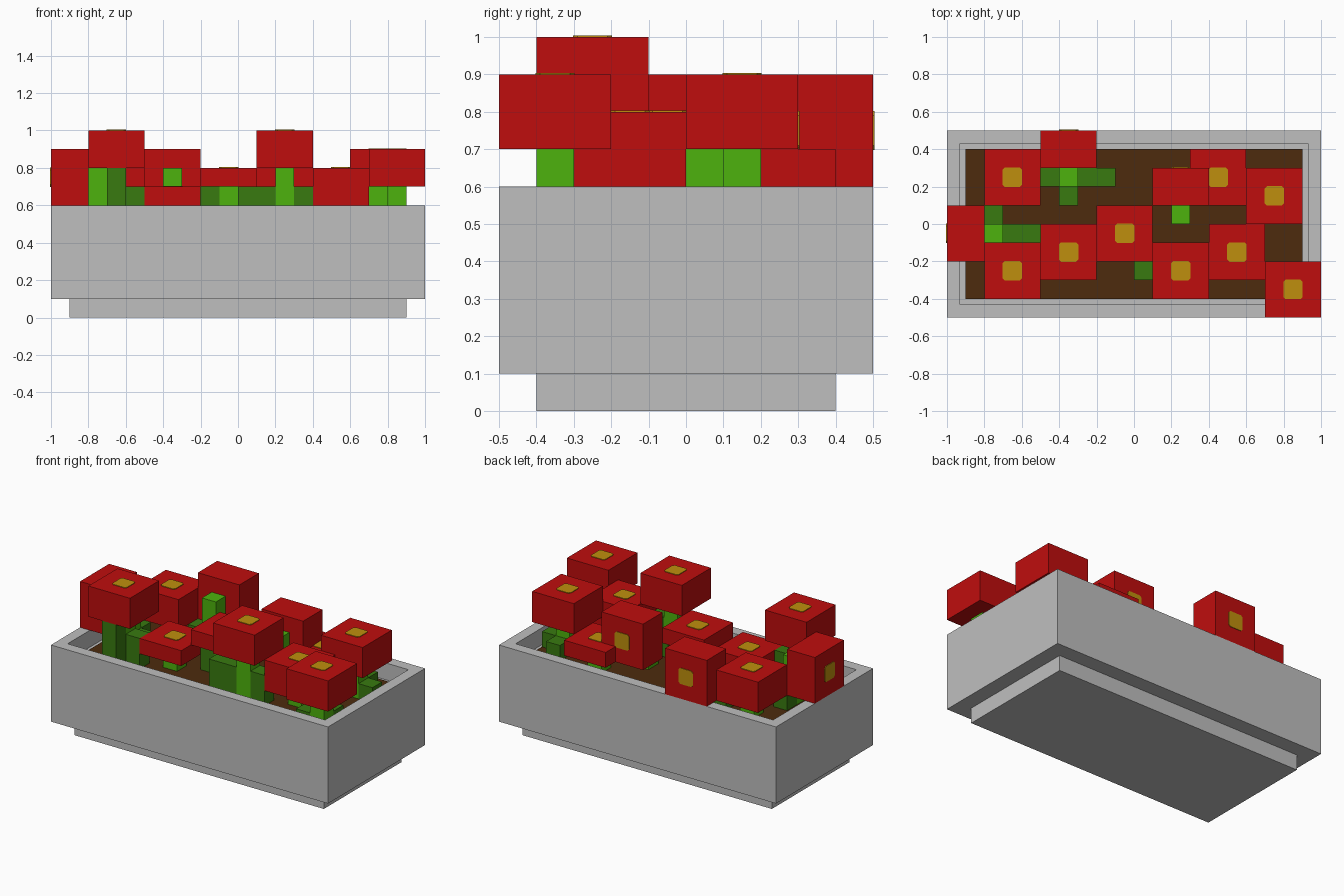
import bpy, bmesh
from mathutils import Matrix, Vector

old = bpy.data.objects.get("Cube")
if old:
    bpy.data.objects.remove(old, do_unlink=True)


def material(name, rgb):
    m = bpy.data.materials.new(name)
    m.use_nodes = True
    m.diffuse_color = (*rgb, 1)
    bsdf = next(n for n in m.node_tree.nodes if n.type == 'BSDF_PRINCIPLED')
    bsdf.inputs["Base Color"].default_value = (*rgb, 1)
    return m


STONE = material("grey stone", (0.52, 0.52, 0.52))
SOIL = material("brown soil", (0.075, 0.024, 0.004))
RED = material("red petals", (0.52, 0.004, 0.004))
YELLOW = material("golden flower centre", (0.52, 0.275, 0.004))
STEM = material("light green stem", (0.075, 0.45, 0.004))
LEAF = material("dark green leaf", (0.04, 0.195, 0.005))


def finish(name, bm, mat):
    mesh = bpy.data.meshes.new(name)
    bm.to_mesh(mesh)
    bm.free()
    mesh.materials.append(mat)
    obj = bpy.data.objects.new(name, mesh)
    bpy.context.collection.objects.link(obj)
    return obj


def box_mesh(lo, hi):
    lo, hi = Vector(lo), Vector(hi)
    bm = bmesh.new()
    place = Matrix.Translation((lo + hi) / 2) @ Matrix.Diagonal((*(hi - lo), 1))
    bmesh.ops.create_cube(bm, size=1, matrix=place)
    return bm


def box(name, lo, hi, mat):
    return finish(name, box_mesh(lo, hi), mat)


# Flower centre: a thin square plate with clipped corners, facing one direction
def centre(name, pos, direction):
    bm = bmesh.new()
    a, b = 0.052, 0.04
    outline = [(a, b), (b, a), (-b, a), (-a, b), (-a, -b), (-b, -a), (b, -a), (a, -b)]
    face = bm.faces.new([bm.verts.new((x, y, 0)) for x, y in outline])
    top = bmesh.ops.extrude_face_region(bm, geom=[face])["geom"]
    bmesh.ops.translate(bm, vec=(0, 0, 0.004),
                        verts=[v for v in top if isinstance(v, bmesh.types.BMVert)])
    bmesh.ops.recalc_face_normals(bm, faces=bm.faces)
    turn = Vector(direction).to_track_quat('Z', 'Y').to_matrix().to_4x4()
    bm.transform(Matrix.Translation(pos) @ turn)
    finish(name, bm, YELLOW)


# Planter: foot, hollow trough and soil
box("planter_foot", (-0.9, -0.4, 0), (0.9, 0.4, 0.1), STONE)
bm = box_mesh((-1, -0.5, 0.1), (1, 0.5, 0.6))
top = max(bm.faces, key=lambda f: f.calc_center_median().z)
bmesh.ops.inset_region(bm, faces=[top], thickness=0.1)
floor = bmesh.ops.extrude_discrete_faces(bm, faces=[top])["faces"][0]
bmesh.ops.translate(bm, vec=(0, 0, -0.11), verts=floor.verts)
finish("planter_trough", bm, STONE)
box("soil", (-0.9, -0.4, 0.48), (0.9, 0.4, 0.5), SOIL)

# Flowers facing up: min x, min y, bottom, top (each 0.3 wide, stem in the middle)
up_flowers = [
    (-0.8, 0.1, 0.6, 0.8), (0.3, 0.1, 0.6, 0.7), (0.6, 0.0, 0.7, 0.9),
    (-0.8, -0.4, 0.8, 1.0), (-0.5, -0.3, 0.6, 0.7), (-0.2, -0.2, 0.7, 0.8),
    (0.1, -0.4, 0.8, 1.0), (0.4, -0.3, 0.6, 0.8), (0.7, -0.5, 0.7, 0.9),
]
for i, (x, y, z0, z1) in enumerate(up_flowers, 1):
    box(f"flower_{i}", (x, y, z0), (x + 0.3, y + 0.3, z1), RED)
    centre(f"flower_centre_{i}", (x + 0.15, y + 0.15, z1), (0, 0, 1))
    box(f"stem_{i}", (x + 0.1, y + 0.1, 0.5), (x + 0.2, y + 0.2, z0), STEM)

# Flowers facing sideways: min corner, max corner, facing, stem corner
side_flowers = [
    ((-0.5, 0.3, 0.6), (-0.2, 0.5, 0.9), (0, 1, 0), (-0.4, 0.2)),
    ((0.1, 0.1, 0.6), (0.4, 0.3, 0.9), (0, 1, 0), (0.2, 0.0)),
    ((-1.0, -0.2, 0.6), (-0.8, 0.1, 0.9), (-1, 0, 0), (-0.8, -0.1)),
]
for i, (lo, hi, facing, (sx, sy)) in enumerate(side_flowers, 1):
    box(f"side_flower_{i}", lo, hi, RED)
    mid = (Vector(lo) + Vector(hi)) / 2
    half = (Vector(hi) - Vector(lo)) / 2
    centre(f"side_flower_centre_{i}",
           mid + Vector([f * h for f, h in zip(facing, half)]), facing)
    box(f"side_stem_{i}", (sx, sy, 0.5), (sx + 0.1, sy + 0.1, 0.8), STEM)

# Leaves around the stems: min x, min y, length x, length y, top
leaves = [
    (-0.5, 0.2, 0.1, 0.1, 0.6), (-0.3, 0.2, 0.2, 0.1, 0.6), (-0.4, 0.1, 0.1, 0.1, 0.6),
    (-0.7, -0.1, 0.2, 0.1, 0.6), (-0.8, 0.0, 0.1, 0.1, 0.6),
    (-0.7, -0.4, 0.1, 0.1, 0.8), (-0.6, -0.3, 0.1, 0.1, 0.7),
    (-0.2, -0.1, 0.1, 0.1, 0.7),
    (0.0, -0.3, 0.2, 0.1, 0.7), (0.3, -0.3, 0.1, 0.1, 0.7), (0.2, -0.2, 0.1, 0.1, 0.6),
    (0.7, 0.2, 0.1, 0.1, 0.6), (0.8, 0.1, 0.1, 0.1, 0.6),
    (0.7, -0.4, 0.1, 0.1, 0.6), (0.8, -0.3, 0.1, 0.1, 0.6),
]
for i, (x, y, dx, dy, z1) in enumerate(leaves, 1):
    box(f"leaf_{i}", (x, y, 0.5), (x + dx, y + dy, z1), LEAF)
